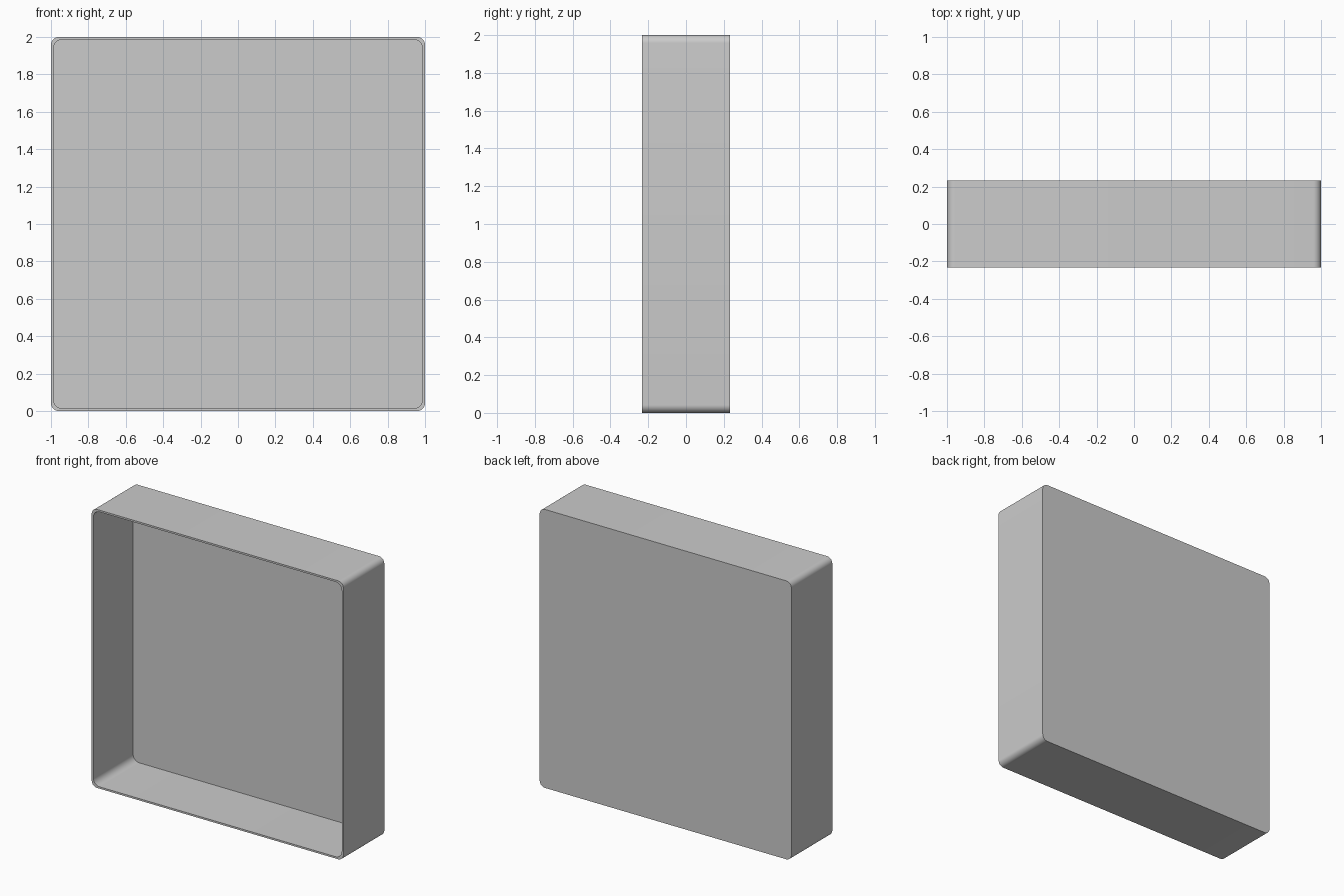
import bpy, bmesh, math

if "Cube" in bpy.data.objects:
    bpy.data.objects.remove(bpy.data.objects["Cube"])

DEPTH, WALL, BACK = 0.464, 0.013, 0.013
SEG = 10


def rounded_loop(bm, half, radius, y):
    """Ring of vertices: rounded square in the XZ plane, centred on z = 1."""
    ring = []
    c = half - radius
    for k, (sx, sz) in enumerate([(1, 1), (-1, 1), (-1, -1), (1, -1)]):
        for i in range(SEG + 1):
            a = math.pi / 2 * (k + i / SEG)
            ring.append(bm.verts.new((sx * c + radius * math.cos(a), y,
                                      1 + sz * c + radius * math.sin(a))))
    return ring


def bridge(bm, a, b):
    n = len(a)
    for i in range(n):
        j = (i + 1) % n
        bm.faces.new((a[i], a[j], b[j], b[i]))


bm = bmesh.new()
front, back = -DEPTH / 2, DEPTH / 2
# Outer shell, front rim and recessed interior
rings = [
    rounded_loop(bm, 1.0, 0.042, back),
    rounded_loop(bm, 1.0, 0.042, front),
    rounded_loop(bm, 1.0 - WALL, 0.05, front),
    rounded_loop(bm, 1.0 - WALL, 0.05, back - BACK),
]
for a, b in zip(rings, rings[1:]):
    bridge(bm, a, b)
# Back panel, outside and inside
bm.faces.new(rings[0])
bm.faces.new(rings[-1])
bmesh.ops.recalc_face_normals(bm, faces=bm.faces)

mesh = bpy.data.meshes.new("open_tray")
bm.to_mesh(mesh)
bm.free()
tray = bpy.data.objects.new("open_tray", mesh)
bpy.context.collection.objects.link(tray)
bpy.context.view_layer.objects.active = tray
tray.select_set(True)
bpy.ops.object.shade_smooth_by_angle(angle=math.radians(30))
